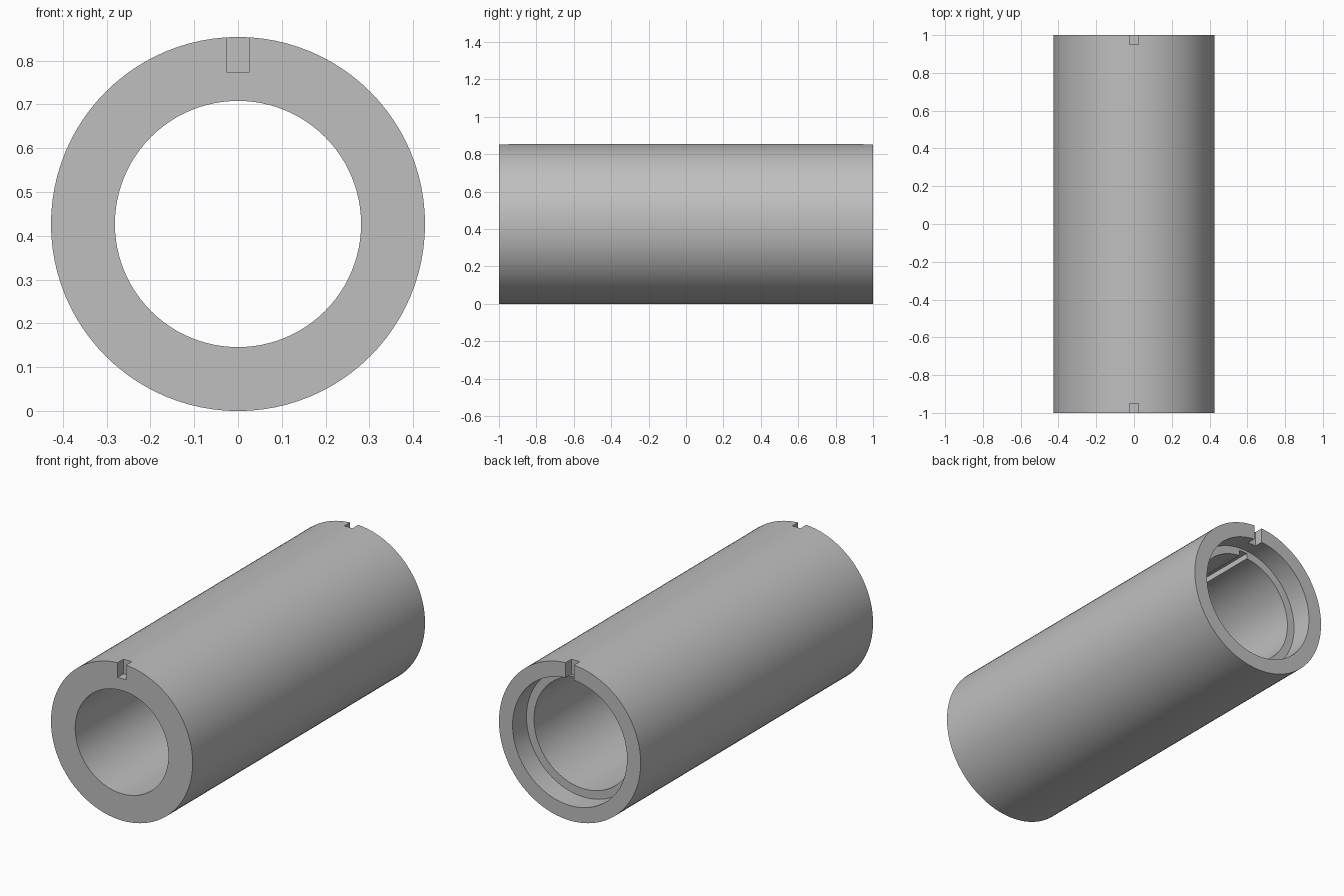
import bpy
import bmesh
import math

cube = bpy.data.objects.get("Cube")
if cube:
    bpy.data.objects.remove(cube, do_unlink=True)

R = 0.427        # outer radius, also the height of the axis
SEGMENTS = 96

grey = bpy.data.materials.new("plain_grey")
grey.use_nodes = True
colour = (0.52, 0.52, 0.52, 1)
grey.diffuse_color = colour
grey.node_tree.nodes["Principled BSDF"].inputs["Base Color"].default_value = colour


def lathe(name, profile):
    """Revolve a closed (radius, y) profile around the horizontal axis."""
    bm = bmesh.new()
    rings = []
    for i in range(SEGMENTS):
        a = 2 * math.pi * i / SEGMENTS
        rings.append([bm.verts.new((r * math.sin(a), y, R + r * math.cos(a)))
                      for r, y in profile])
    n = len(profile)
    for i in range(SEGMENTS):
        near, far = rings[i], rings[(i + 1) % SEGMENTS]
        for j in range(n):
            k = (j + 1) % n
            bm.faces.new((near[j], near[k], far[k], far[j]))
    bmesh.ops.recalc_face_normals(bm, faces=bm.faces)
    mesh = bpy.data.meshes.new(name)
    bm.to_mesh(mesh)
    bm.free()
    obj = bpy.data.objects.new(name, mesh)
    bpy.context.collection.objects.link(obj)
    mesh.materials.append(grey)
    return obj


def cut_slot(target, y0, y1, r0, r1, width=0.05):
    """Cut a rectangular slot into the top of the wall."""
    bpy.ops.mesh.primitive_cube_add(size=1, location=(0, (y0 + y1) / 2, R + (r0 + r1) / 2))
    cutter = bpy.context.object
    cutter.name = "slot_cutter"
    cutter.hide_render = True
    cutter.scale = (width, y1 - y0, r1 - r0)
    cutter.data.materials.append(grey)
    mod = target.modifiers.new("slot", "BOOLEAN")
    mod.operation = "DIFFERENCE"
    mod.solver = "EXACT"
    mod.object = cutter
    bpy.context.view_layer.objects.active = target
    bpy.ops.object.modifier_apply(modifier=mod.name)
    bpy.data.objects.remove(cutter, do_unlink=True)


# Thick tube: narrow front bore, wider rear bore, counterbore at the back
tube = lathe("tube", [(R, -1), (R, 1), (0.345, 1), (0.345, 0.88),
                      (0.3, 0.88), (0.3, 0), (0.281, 0), (0.281, -1)])

# Locating slots at both ends and the keyway inside the rear bore
cut_slot(tube, -1.1, -0.95, 0.346, 0.5)
cut_slot(tube, 0.95, 1.1, 0.341, 0.5)
cut_slot(tube, 0.01, 0.9, 0.29, 0.33)

# Smooth curved walls with crisp rims
bpy.ops.object.select_all(action="DESELECT")
tube.select_set(True)
bpy.context.view_layer.objects.active = tube
bpy.ops.object.shade_smooth_by_angle(angle=math.radians(30))
